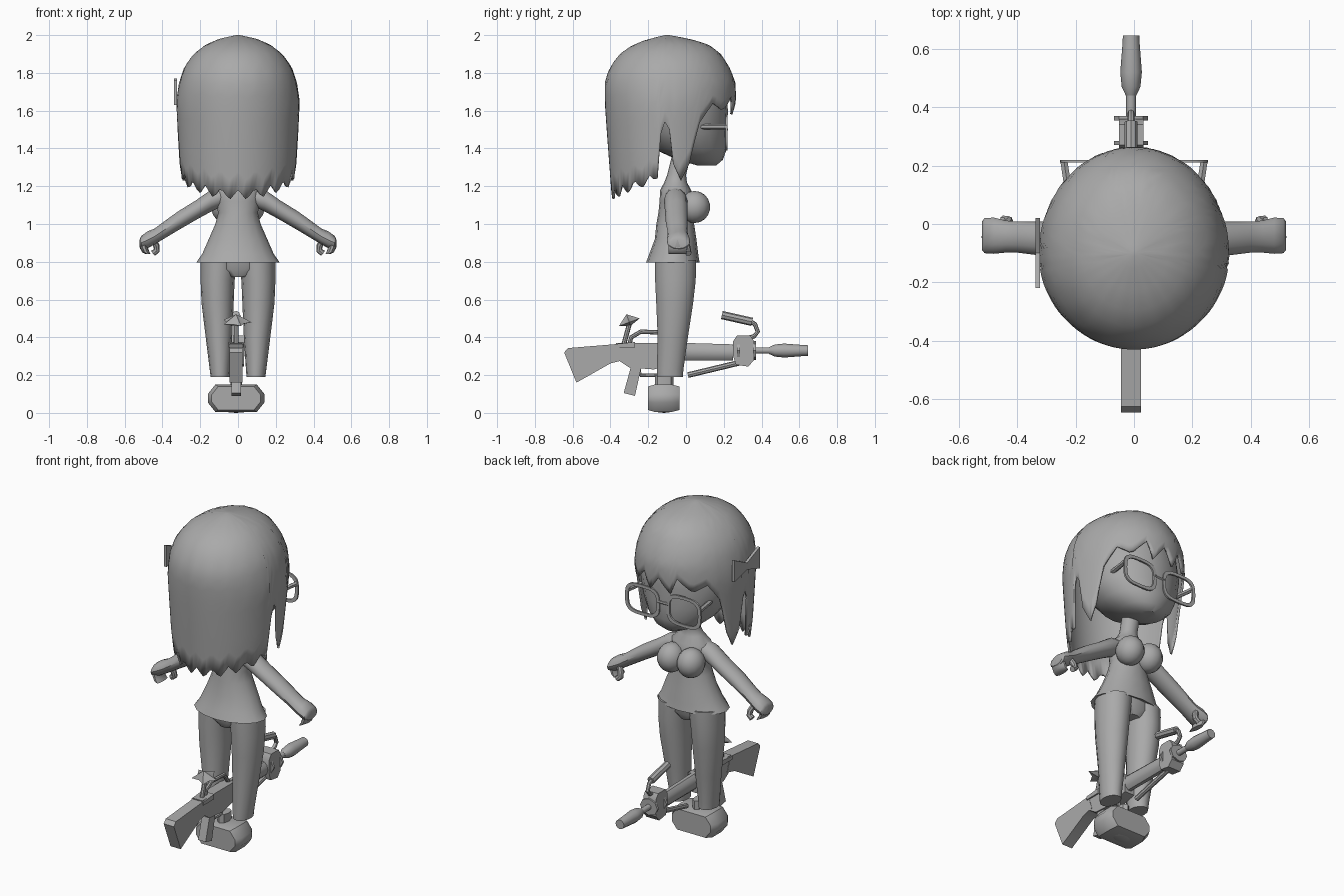
import bpy, bmesh, math
from mathutils import Vector, Matrix

old = bpy.data.objects.get("Cube")
if old:
    bpy.data.objects.remove(old, do_unlink=True)

grey = bpy.data.materials.new("plain grey")
grey.use_nodes = True
grey.diffuse_color = (0.4, 0.4, 0.4, 1)
grey.node_tree.nodes["Principled BSDF"].inputs["Base Color"].default_value = (0.4, 0.4, 0.4, 1)
parts = []


def finish(name, bm):
    bmesh.ops.recalc_face_normals(bm, faces=bm.faces)
    mesh = bpy.data.meshes.new(name)
    bm.to_mesh(mesh)
    bm.free()
    mesh.materials.append(grey)
    ob = bpy.data.objects.new(name, mesh)
    bpy.context.collection.objects.link(ob)
    parts.append(ob)
    return ob


def skin(name, rings, caps=True):
    bm = bmesh.new()
    rows = [[bm.verts.new(p) for p in ring] for ring in rings]
    n = len(rows[0])
    for a, b in zip(rows, rows[1:]):
        for i in range(n):
            j = (i + 1) % n
            bm.faces.new((a[i], a[j], b[j], b[i]))
    if caps:
        bm.faces.new(rows[0])
        bm.faces.new(rows[-1])
    return finish(name, bm)


def loft(name, sections, u, v, n=14):
    # sections: x, y, z, radius along u, radius along v
    u, v = Vector(u), Vector(v)
    angles = [2 * math.pi * i / n for i in range(n)]
    return skin(name, [[Vector((x, y, z)) + u * (ru * math.cos(a)) + v * (rv * math.sin(a))
                        for a in angles] for x, y, z, ru, rv in sections])


X, Y, Z = (1, 0, 0), (0, 1, 0), (0, 0, 1)


def plate(name, outline, x0, x1):
    # outline in side view (y, z), extruded across x
    return skin(name, [[(x, y, z) for y, z in outline] for x in (x0, x1)])


def ball(name, centre, size):
    bm = bmesh.new()
    bmesh.ops.create_uvsphere(bm, u_segments=14, v_segments=9, radius=1)
    bm.transform(Matrix.Translation(centre) @ Matrix.Diagonal((*size, 1)))
    return finish(name, bm)


def tube(name, points, r, n=8):
    pts = [Vector(p) for p in points]
    rings = []
    for i, p in enumerate(pts):
        d = (pts[min(i + 1, len(pts) - 1)] - pts[max(i - 1, 0)]).normalized()
        side = d.orthogonal().normalized() if abs(d.x) > 0.9 else d.cross(Vector(X)).normalized()
        up = d.cross(side)
        rings.append([p + r * (side * math.cos(math.tau * k / n) + up * math.sin(math.tau * k / n))
                      for k in range(n)])
    return skin(name, rings)


def interp(table, t):
    for a, b in zip(table, table[1:]):
        if t <= b[0]:
            f = max(0, (t - a[0]) / (b[0] - a[0]))
            return [p + (q - p) * f for p, q in zip(a[1:], b[1:])]
    return list(table[-1][1:])


# Hair shell: side profile plus a hem height that changes with direction
profile = [  # z, half width, back y, front y
    (1.1, .285, -.39, .2), (1.3, .31, -.405, .21), (1.5, .32, -.42, .24), (1.65, .327, -.43, .265),
    (1.75, .312, -.43, .262), (1.83, .285, -.405, .23), (1.9, .235, -.35, .185),
    (1.95, .17, -.28, .12), (1.98, .1, -.2, .02), (2.0, .01, -.11, -.09)]
hem = [(0, 1.67), (12, 1.58), (20, 1.68), (34, 1.6), (48, 1.64), (62, 1.52), (66, 1.34), (76, 1.23),
       (84, 1.32), (88, 1.5), (93, 1.55), (97, 1.45), (100, 1.24), (150, 1.17), (180, 1.15)]


def hair_point(deg, t):
    a = abs(deg)
    bottom = interp(hem, a)[0]
    if a > 100:
        bottom += .06 * (abs((a % 18) / 9 - 1) - .5)
    z = 2 - (2 - bottom) * t ** 1.7
    w, back, front = interp(profile, z)
    r, c = math.radians(deg), -.1
    return (w * math.sin(r), c + math.cos(r) * (front - c if a < 90 else c - back), z)


hair = skin("hair", [[hair_point(d, k / 14) for d in range(-180, 180, 4)] for k in range(15)], caps=False)
bm = bmesh.new()
bm.from_mesh(hair.data)
bmesh.ops.holes_fill(bm, edges=[e for e in bm.edges if e.is_boundary and e.verts[0].co.z > 1.99])
bmesh.ops.recalc_face_normals(bm, faces=bm.faces)
bm.to_mesh(hair.data)
bm.free()
shell = hair.modifiers.new("thickness", 'SOLIDIFY')
shell.thickness = .012

# Hair bow on one side
plate("hair_bow", [(-.22, 1.76), (-.1, 1.71), (.02, 1.77), (.02, 1.64), (-.1, 1.67), (-.22, 1.63)], -.338, -.322)

# Head
loft("head", [(0, y, z, rx, ry) for z, y, rx, ry in (
    (1.31, .11, .05, .05), (1.34, .075, .13, .12), (1.4, .02, .2, .197), (1.48, -.015, .25, .232),
    (1.6, -.04, .28, .262), (1.75, -.07, .27, .28), (1.88, -.09, .18, .2))], X, Y, 20)

# Glasses: rounded flat rims, bridge and temples
for s in (-1, 1):
    def rim(hw, hh, y):
        out = []
        for k in range(24):
            c, q = math.cos(math.tau * k / 24), math.sin(math.tau * k / 24)
            out.append((s * .138 + hw * math.copysign(abs(c) ** .6, c), y,
                        1.48 + hh * math.copysign(abs(q) ** .6, q)))
        return out
    skin("glasses_rim", [rim(.115, .092, .22), rim(.115, .092, .21), rim(.095, .074, .21),
                         rim(.095, .074, .22), rim(.115, .092, .22)], caps=False)
    tube("glasses_temple", [(s * .24, .215, 1.515), (s * .215, .05, 1.515)], .014, 6)
tube("glasses_bridge", [(-.035, .215, 1.5), (.035, .215, 1.5)], .009, 6)

# Torso with flared hem, pelvis and neck
loft("torso", [(0, y, z, rx, ry) for z, y, rx, ry in (
    (.81, -.07, .18, .11), (.795, -.07, .222, .142), (.84, -.065, .19, .13), (.92, -.055, .155, .11),
    (1.0, -.057, .12, .1), (1.06, -.053, .105, .093), (1.12, -.05, .12, .09),
    (1.18, -.055, .12, .082), (1.22, -.055, .07, .06), (1.26, -.05, .05, .05),
    (1.38, -.02, .05, .05))], X, Y, 16)
loft("pelvis", [(0, -.06, .72, .06, .08), (0, -.06, .76, .17, .1), (0, -.06, .85, .17, .105)], X, Y)

for s in (-1, 1):
    ball("bust", (s * .066, .045, 1.09), (.078, .083, .085))

    # Legs taper to an open cuff height
    loft("leg", [(s * x, y, z, rx, ry) for z, x, y, rx, ry in (
        (.19, .095, -.085, .05, .07), (.23, .096, -.084, .054, .072), (.4, .101, -.07, .07, .082),
        (.58, .108, -.06, .085, .1), (.7, .108, -.056, .09, .11), (.81, .1, -.055, .098, .112))], X, Y)

    # Arms, curled hands and thumbs
    loft("arm", [(s * x, y, z, ry, rz) for x, y, z, ry, rz in (
        (.08, -.055, 1.145, .05, .05), (.14, -.055, 1.125, .062, .058), (.22, -.052, 1.075, .06, .052),
        (.32, -.05, 1.015, .058, .05), (.4, -.045, .962, .053, .045), (.44, -.043, .935, .055, .042),
        (.48, -.04, .915, .062, .045), (.512, -.04, .9, .06, .037), (.52, -.04, .895, .05, .025))], Y, Z, 12)
    loft("fingers", [(s * x, -.045, z, w, .05) for z, x, w in (
        (.92, .495, .025), (.88, .5, .022), (.85, .488, .02), (.84, .475, .012))], X, Y, 10)
    tube("thumb", [(s * .45, -.01, .92), (s * .432, .005, .885), (s * .43, .01, .86), (s * .45, .012, .845)], .017)

# Shoes, joined into one faceted block, with an ankle stub
shoe = [(-.16, .055), (-.16, .1), (-.12, .15), (.1, .15), (.14, .1), (.14, .055), (.1, .005), (-.12, .005)]
skin("shoes", [[(-.01 + (x + .01) * k, y, .077 + (z - .077) * k) for x, z in shoe]
               for y, k in ((-.2, .86), (-.165, 1), (-.075, 1), (-.035, .86))])
ball("shoe_sole", (-.01, -.117, .04), (.11, .08, .04))
loft("ankle", [(-.01, -.115, .13, .03, .05), (-.01, -.115, .2, .03, .05)], X, Y, 8)

# Rifle: stock, receiver and grip
G = -.01
stock = [(-.645, .32), (-.625, .343), (-.36, .365), (-.33, .28), (-.4, .262), (-.58, .16)]
plate("rifle_stock", stock, G - .034, G + .034)
plate("rifle_receiver", [(-.37, .37), (-.15, .37), (-.05, .37), (-.05, .26), (-.17, .23), (-.3, .24), (-.36, .28)],
      G - .032, G + .032)
plate("rifle_grip", [(-.235, .25), (-.29, .25), (-.33, .105), (-.27, .09)], G - .025, G + .025)
plate("rifle_rear_block", [(-.37, .345), (-.37, .365), (-.27, .375), (-.27, .345)], G - .04, G + .04)
tube("trigger_guard", [(G, -.25, .24), (G, -.24, .2), (G, -.15, .2), (G, -.14, .24)], .01)

# Rifle: handguard, barrel and muzzle
loft("rifle_handguard", [(G, -.08, .325, .034, .05), (G, .25, .32, .034, .045)], X, Z, 10)
loft("rifle_barrel", [(G, .24, .33, .017, .017), (G, .46, .33, .017, .017)], X, Z, 10)
loft("rifle_muzzle", [(G, .37 + y, .33, r, r) for y, r in (
    (.07, .018), (.1, .032), (.15, .037), (.24, .03), (.275, .028))], X, Z, 12)

# Rifle: front block with flanges
block = [(.265, .255), (.25, .3), (.25, .38), (.27, .41), (.34, .41), (.36, .38), (.36, .28), (.33, .245)]
plate("front_block", block, G - .042, G + .042)
for y in (.27, .355):
    loft("block_flange", [(G, y, .33, .058, .05), (G, y + .015, .33, .058, .05)], X, Z, 8)

# Rifle: slanted support rod, raised sight and carry handle
tube("support_rod", [(G, .01, .2), (G, .28, .265), (G, .33, .27)], .015)
tube("sight_tube", [(G, .19, .518), (G, .35, .482)], .022)
tube("sight_arm", [(G, .34, .484), (G, .365, .47), (G, .38, .43), (G, .36, .405), (G, .32, .395)], .012)
tube("carry_handle", [(G, -.3, .36), (G, -.29, .4), (G, -.24, .43), (G, -.12, .425), (G, -.08, .37)], .012)

# Star-shaped rear sight on a stem
bm = bmesh.new()
tip, foot = bm.verts.new((0, 0, .045)), bm.verts.new((0, 0, -.02))
edge = [bm.verts.new((r * math.cos(k * math.pi / 5), .75 * r * math.sin(k * math.pi / 5), 0))
        for k, r in enumerate([.082, .05] * 5)]
for a, b in zip(edge, edge[1:] + edge[:1]):
    bm.faces.new((a, b, tip))
    bm.faces.new((b, a, foot))
bm.transform(Matrix.Translation((G, -.3, .48)) @ Matrix.Rotation(.35, 4, 'X'))
finish("star_sight", bm)
tube("star_stem", [(G, -.33, .36), (G, -.3, .47)], .013)

# Smooth shading with sharp edges kept
bpy.ops.object.select_all(action='DESELECT')
for ob in parts:
    ob.select_set(True)
bpy.context.view_layer.objects.active = parts[0]
bpy.ops.object.shade_smooth_by_angle(angle=math.radians(40))
